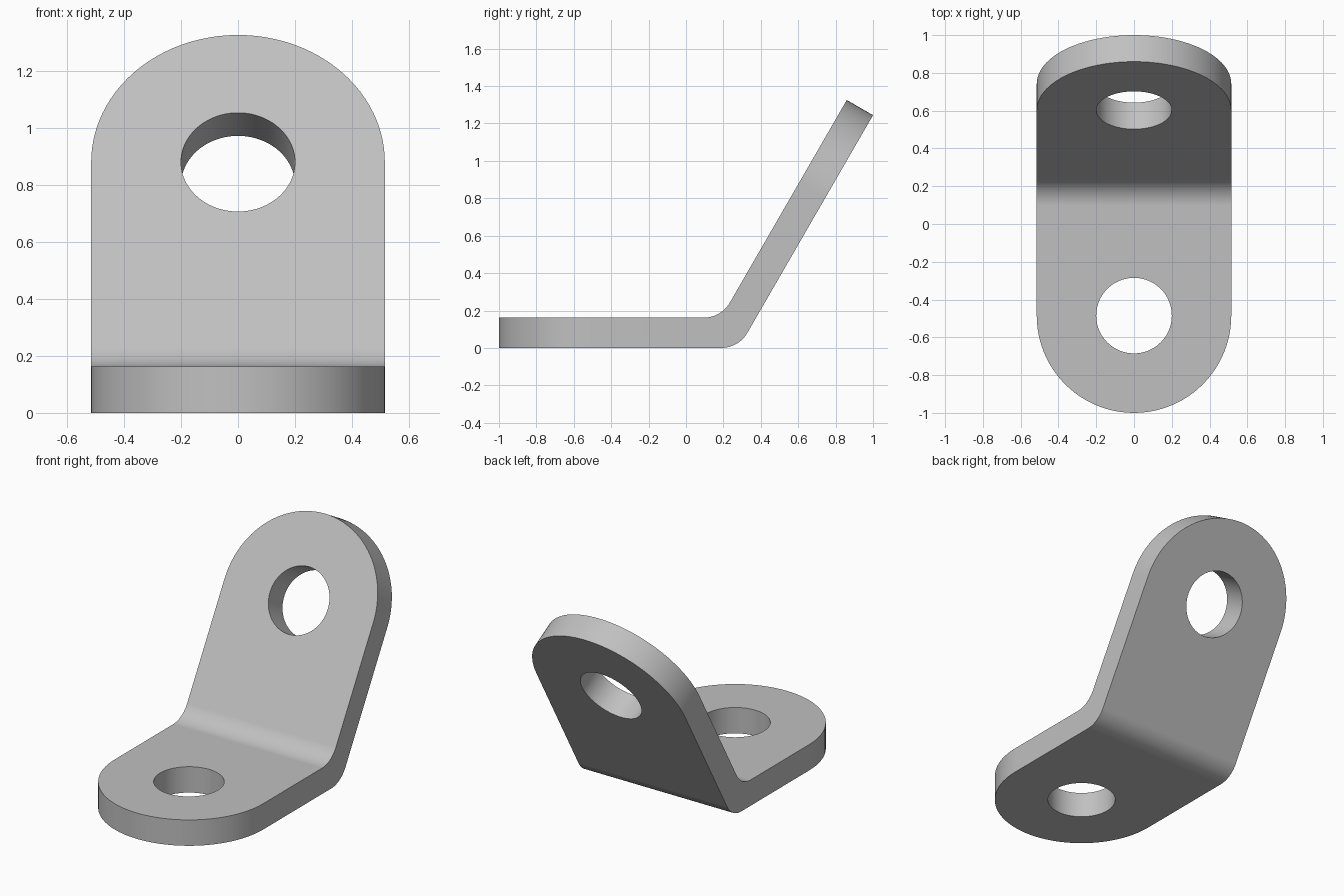
import bpy, bmesh
from math import sin, cos, tan, pi, radians
from mathutils import Vector

cube = bpy.data.objects.get("Cube")
if cube:
    bpy.data.objects.remove(cube)

# Main dimensions
W = 0.515          # half width, also the end radius
T = 0.162          # plate thickness
R = 0.16           # bend radius
HOLE = 0.2
ANGLE = radians(60)
CORNER_Y = 0.188   # where the two inner faces would meet
SEG, BEND = 48, 12

up_leg = Vector((0, cos(ANGLE), sin(ANGLE)))
out_leg = Vector((0, sin(ANGLE), -cos(ANGLE)))
side = Vector((1, 0, 0))

# Centres of the rounded ends on the inner faces
flat_centre = Vector((0, W - 1, T))
y = 1 - T * out_leg.y - W * up_leg.y
tilt_centre = Vector((0, y, T + (y - CORNER_Y) * tan(ANGLE)))

bm = bmesh.new()


def arc(centre, along, across, radius, start, steps):
    """Vertices on a circle, from angle start, in half-turn / SEG steps."""
    return [bm.verts.new(centre + across * radius * cos(t) + along * radius * sin(t))
            for t in (start + pi * i / SEG for i in range(steps))]


def sheet(flat_c, tilt_c, corner):
    """One face of the bent plate; returns its outline and hole loops."""
    start = corner.y - R * tan(ANGLE / 2)
    bend = [(start + R * sin(a), corner.z + R - R * cos(a))
            for a in (ANGLE * i / BEND for i in range(BEND + 1))]
    left = [bm.verts.new((-W, *p)) for p in bend]
    right = [bm.verts.new((W, *p)) for p in bend]
    for i in range(BEND):
        bm.faces.new((left[i], left[i + 1], right[i + 1], right[i]))

    loops = []
    ends = ((flat_c, Vector((0, -1, 0)), side, left[0], right[0]),
            (tilt_c, up_leg, -side, right[-1], left[-1]))
    for centre, along, across, near_end, near_start in ends:
        rim = arc(centre, along, across, W, 0, SEG + 1)
        hole = arc(centre, along, across, HOLE, 0, 2 * SEG)
        for i in range(SEG):
            bm.faces.new((rim[i], rim[i + 1], hole[i + 1], hole[i]))
        bm.faces.new([rim[-1], near_end, near_start, rim[0], hole[0]]
                     + hole[:SEG - 1:-1])
        loops.append((rim, hole))
    (rim_a, hole_a), (rim_b, hole_b) = loops
    return rim_a + left + rim_b + right[::-1], hole_a, hole_b


# Inner and outer faces, joined by the edge and hole walls
inner = sheet(flat_centre, tilt_centre, Vector((0, CORNER_Y, T)))
outer = sheet(flat_centre - Vector((0, 0, T)), tilt_centre + out_leg * T,
              Vector((0, CORNER_Y + T * tan(ANGLE / 2), 0)))
for a, b in zip(inner, outer):
    for i in range(len(a)):
        bm.faces.new((a[i - 1], a[i], b[i], b[i - 1]))
bmesh.ops.recalc_face_normals(bm, faces=bm.faces)

mesh = bpy.data.meshes.new("angle_bracket")
bm.to_mesh(mesh)
bm.free()
bracket = bpy.data.objects.new("angle_bracket", mesh)
bpy.context.collection.objects.link(bracket)

# Plain grey metal
grey = bpy.data.materials.new("grey_metal")
grey.use_nodes = True
colour = (0.53, 0.53, 0.53, 1)
grey.diffuse_color = colour
grey.node_tree.nodes["Principled BSDF"].inputs["Base Color"].default_value = colour
mesh.materials.append(grey)

# Smooth curves, crisp edges, even flat faces
bpy.ops.object.select_all(action="DESELECT")
bracket.select_set(True)
bpy.context.view_layer.objects.active = bracket
bpy.ops.object.shade_smooth_by_angle(angle=radians(30))
weighted = bracket.modifiers.new("even_normals", "WEIGHTED_NORMAL")
weighted.keep_sharp = True
